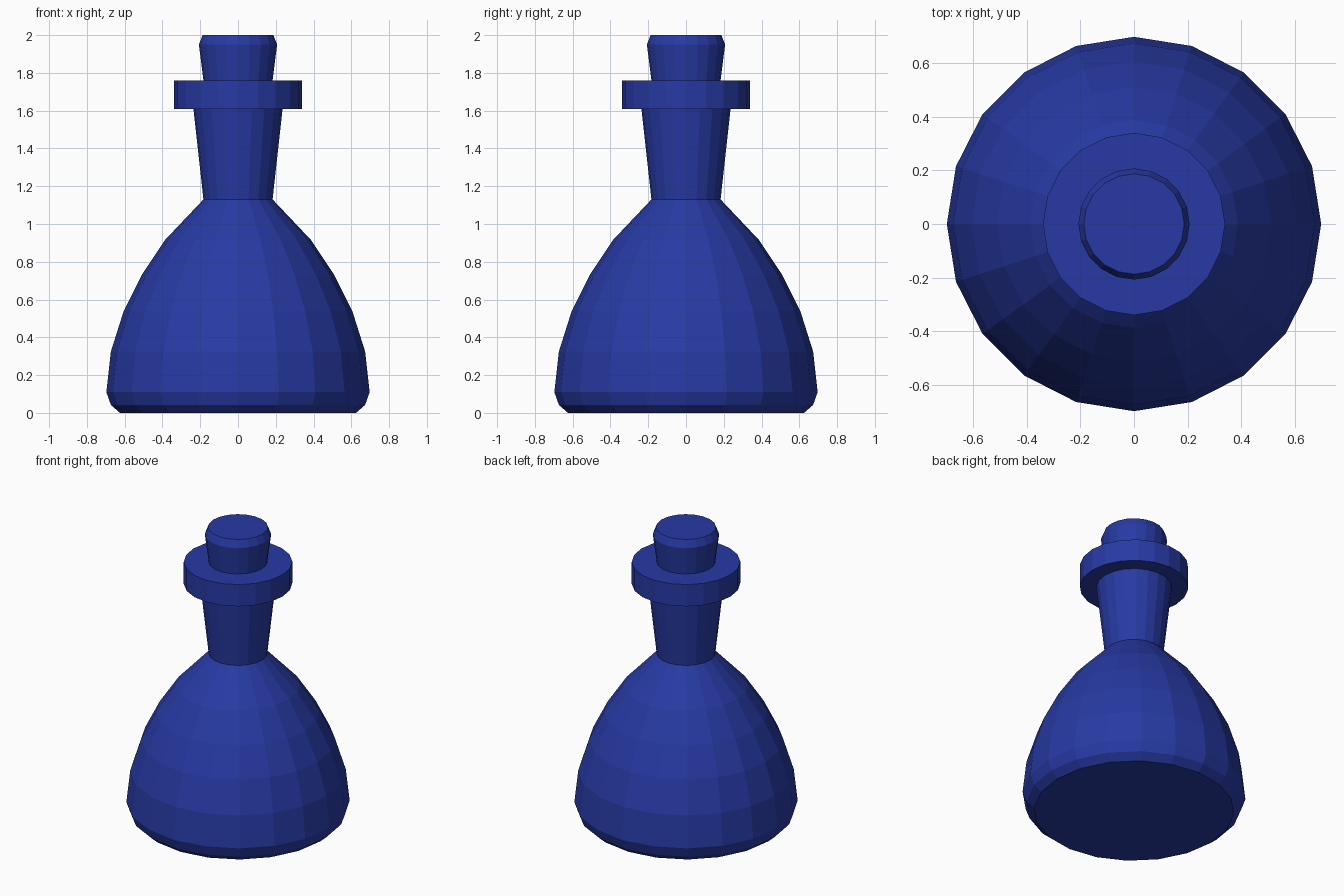
import bpy
import bmesh
from math import cos, sin, tau

SIDES = 20

cube = bpy.data.objects.get("Cube")
if cube:
    bpy.data.objects.remove(cube, do_unlink=True)

blue = bpy.data.materials.new("deep blue")
blue.use_nodes = True
blue.diffuse_color = (0.02, 0.042, 0.37, 1)
blue.node_tree.nodes["Principled BSDF"].inputs["Base Color"].default_value = blue.diffuse_color


def lathe(name, profile):
    """Faceted, capped turned part from (radius, height) points, bottom to top."""
    bm = bmesh.new()
    rings = [[bm.verts.new((r * cos(tau * i / SIDES), r * sin(tau * i / SIDES), z))
              for i in range(SIDES)] for r, z in profile]
    for low, high in zip(rings, rings[1:]):
        for i in range(SIDES):
            j = (i + 1) % SIDES
            bm.faces.new((low[i], low[j], high[j], high[i]))
    bm.faces.new(rings[0][::-1])
    bm.faces.new(rings[-1])
    mesh = bpy.data.meshes.new(name)
    bm.to_mesh(mesh)
    bm.free()
    mesh.materials.append(blue)
    obj = bpy.data.objects.new(name, mesh)
    bpy.context.collection.objects.link(obj)
    return obj


# Rounded bell body with a bevelled foot
lathe("bottle_body", [(0.625, 0), (0.673, 0.042), (0.697, 0.11), (0.673, 0.325),
                      (0.605, 0.54), (0.51, 0.73), (0.387, 0.915), (0.183, 1.13)])
# Neck flaring upward
lathe("bottle_neck", [(0.183, 1.13), (0.236, 1.61)])
# Flat collar around the mouth
lathe("mouth_collar", [(0.339, 1.61), (0.339, 1.76)])
# Tapered stopper with a chamfered top
lathe("stopper", [(0.183, 1.76), (0.207, 1.95), (0.187, 2.0)])
